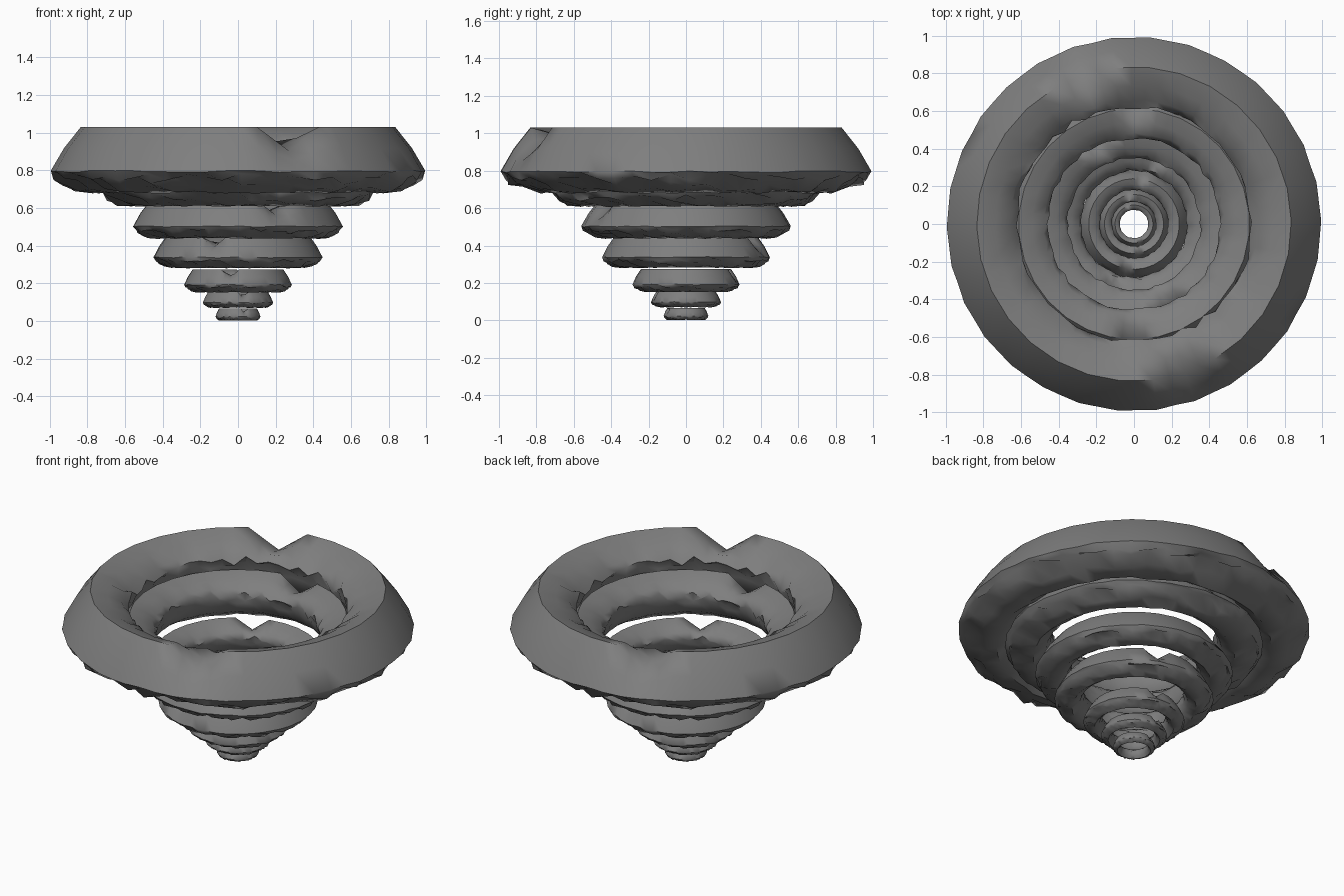
import bpy, math, random

if "Cube" in bpy.data.objects:
    bpy.data.objects.remove(bpy.data.objects["Cube"])
random.seed(4)

SEG = 60
# cross-section in units of ring radius: (radius, height above widest line, ragged amount)
SECTION = [
    (0.63, 0.125, 0.028),    # ragged inner lip
    (0.66, 0.165, 0.018),
    (0.74, 0.215, 0.003),
    (0.84, 0.245, 0.0),      # crest
    (0.93, 0.13, 0.0),
    (1.00, 0.005, 0.006),    # widest line
    (0.975, -0.025, 0.022),  # ragged outer lip
    (0.95, -0.045, 0.03),
    (0.88, -0.085, 0.022),
    (0.78, -0.11, 0.006),    # underside
    (0.68, -0.04, 0.006),
    (0.645, 0.04, 0.012),
    (0.64, 0.09, 0.03),
]
CREST = {2: 0.5, 3: 1.0, 4: 0.5}

# outer radius, height of widest line, angle of the notch, vertical stretch
RINGS = [
    (0.12, 0.022, -70, 1.5),
    (0.187, 0.097, -80, 1.3),
    (0.287, 0.19, -100, 1.2),
    (0.45, 0.335, -110, 1.08),
    (0.56, 0.50, -65, 1.0),
    (0.73, 0.69, -90, 1.0),
    (0.995, 0.79, -71, 0.985),
]

# dark stone-like grey
grey = bpy.data.materials.new("dark_grey")
grey.diffuse_color = (0.21, 0.21, 0.21, 1)
grey.use_nodes = True
grey.node_tree.nodes["Principled BSDF"].inputs["Base Color"].default_value = grey.diffuse_color


def make_ring(name, radius, height, notch, stretch):
    half = SEG // 2
    # random offsets repeat every half turn: the model has two-fold symmetry
    jit = [[(random.uniform(-1, 1), random.uniform(-1, 1)) for _ in SECTION]
           for _ in range(half)]
    n = len(SECTION)
    verts, faces = [], []
    for i in range(SEG):
        a = math.radians(notch) + 2 * math.pi * i / SEG
        off = min(i % half, half - i % half)
        dip = 0.13 * max(0, 1 - off / 2)
        facet = math.cos(2 * math.pi / SEG) if i % 2 else 1.0
        for k, (r, h, rag) in enumerate(SECTION):
            jr, jz = jit[i % half][k]
            rr = min(1.0, r + jr * rag * 0.5) * radius * facet
            z = height + (h + jz * rag - dip * CREST.get(k, 0)) * radius * stretch
            verts.append((rr * math.cos(a), rr * math.sin(a), max(z, 0.0)))
            j = (i + 1) % SEG
            m = (k + 1) % n
            faces.append((i * n + k, i * n + m, j * n + m, j * n + k))
    mesh = bpy.data.meshes.new(name)
    mesh.from_pydata(verts, [], faces)
    mesh.update()
    mesh.materials.append(grey)
    obj = bpy.data.objects.new(name, mesh)
    bpy.context.collection.objects.link(obj)
    bpy.ops.object.select_all(action='DESELECT')
    obj.select_set(True)
    bpy.context.view_layer.objects.active = obj
    bpy.ops.object.mode_set(mode='EDIT')
    bpy.ops.mesh.select_all(action='SELECT')
    bpy.ops.mesh.normals_make_consistent(inside=False)
    bpy.ops.object.mode_set(mode='OBJECT')
    bpy.ops.object.shade_smooth_by_angle(angle=math.radians(50))


# stacked funnel rings, smallest at the bottom
for idx, ring in enumerate(RINGS):
    make_ring(f"funnel_ring_{idx + 1}", *ring)
